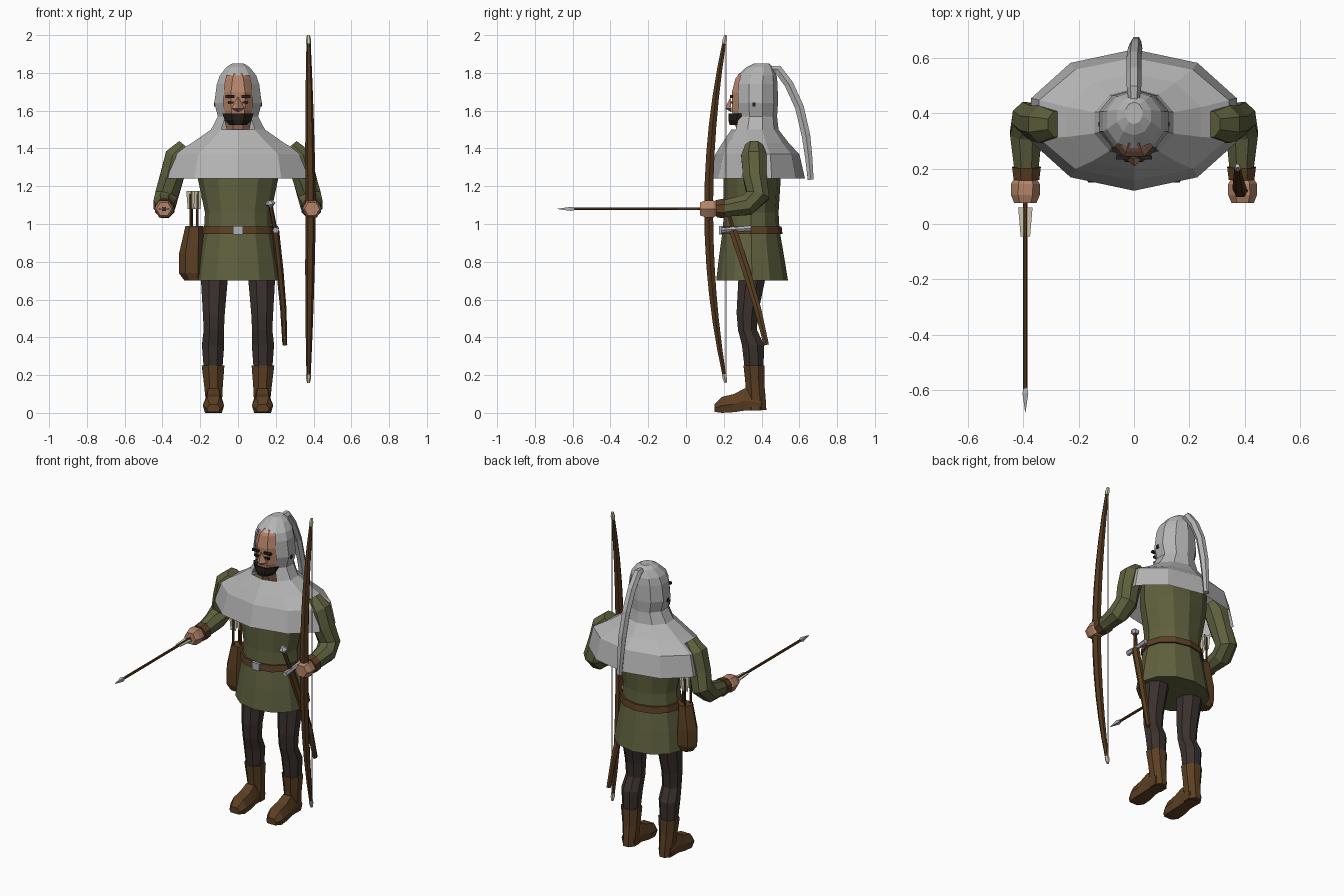
import bpy, bmesh, math
from mathutils import Vector


def material(name, rgb):
    m = bpy.data.materials.new(name)
    m.diffuse_color = (*rgb, 1)
    return m


GREY = material("grey_wool", (0.46, 0.46, 0.46))
GREEN = material("green_cloth", (0.115, 0.118, 0.048))
DARK = material("dark_leggings", (0.042, 0.031, 0.027))
LEATHER = material("brown_leather", (0.105, 0.05, 0.017))
SKIN = material("skin", (0.46, 0.23, 0.14))
WOOD = material("bow_wood", (0.085, 0.037, 0.012))
HAIR = material("dark_hair", (0.018, 0.013, 0.010))
METAL = material("pale_metal", (0.42, 0.44, 0.48))
CREAM = material("feather_cream", (0.6, 0.56, 0.42))


def mesh(name, verts, faces, mat):
    me = bpy.data.meshes.new(name)
    bm = bmesh.new()
    vs = [bm.verts.new(v) for v in verts]
    for f in faces:
        bm.faces.new([vs[i] for i in f])
    bmesh.ops.recalc_face_normals(bm, faces=bm.faces)
    bm.to_mesh(me)
    bm.free()
    me.materials.append(mat)
    ob = bpy.data.objects.new(name, me)
    bpy.context.collection.objects.link(ob)
    return ob


def loft(name, rings, mat, caps=(True, True), skip=()):
    """Skin a list of equal rings; skip holds (row, column) faces to leave open."""
    n = len(rings[0])
    faces = [(r * n + i, r * n + (i + 1) % n, (r + 1) * n + (i + 1) % n, (r + 1) * n + i)
             for r in range(len(rings) - 1) for i in range(n) if (r, i) not in skip]
    if caps[0]:
        faces.append(tuple(range(n)))
    if caps[1]:
        faces.append(tuple(range((len(rings) - 1) * n, len(rings) * n)))
    return mesh(name, [v for r in rings for v in r], faces, mat)


def oval(x, y, z, rx, ry, n, turn=0.0):
    """Level ring whose first corner points forward."""
    return [(x + rx * math.sin(a), y - ry * math.cos(a), z)
            for a in (math.tau * (i + turn) / n for i in range(n))]


def tube(name, pts, radii, mat, n=6, flat=1.0, ref=(1, 0, 0)):
    pts = [Vector(p) for p in pts]
    rings = []
    for i, p in enumerate(pts):
        t = (pts[min(i + 1, len(pts) - 1)] - pts[max(i - 1, 0)]).normalized()
        u = t.cross(Vector(ref)).normalized()
        v = u.cross(t)
        rings.append([p + radii[i] * (u * math.cos(a) + v * flat * math.sin(a))
                      for a in (math.tau * (k + 0.5) / n for k in range(n))])
    return loft(name, rings, mat)


def box(name, c, s, mat):
    x, y, z = c
    a, b, h = (k / 2 for k in s)
    return loft(name, [[(x - a, y - b, z + k), (x + a, y - b, z + k), (x + a, y + b, z + k),
                        (x - a, y + b, z + k)] for k in (-h, h)], mat)


# Tunic and belt
loft("tunic", [oval(0, y, z, rx, ry, 12) for z, y, rx, ry in (
    (0.70, 0.35, 0.228, 0.19), (0.83, 0.347, 0.208, 0.172), (0.97, 0.345, 0.18, 0.15),
    (1.06, 0.345, 0.175, 0.145), (1.25, 0.35, 0.215, 0.152), (1.40, 0.36, 0.22, 0.14),
    (1.46, 0.36, 0.12, 0.10))], GREEN)
loft("belt", [oval(0, 0.345, z, rx, rx - 0.03, 12) for z, rx in
              ((0.947, 0.186), (0.947, 0.196), (0.987, 0.191), (0.987, 0.18))], LEATHER,
     (False, False))
box("belt_buckle", (0, 0.184, 0.967), (0.052, 0.016, 0.046), METAL)

# Hood with shoulder cape, left open in front of the face
hood = [(1.24, 0.375, 0.39, 0.255), (1.37, 0.378, 0.36, 0.222), (1.43, 0.368, 0.255, 0.175),
        (1.50, 0.365, 0.15, 0.125), (1.57, 0.37, 0.112, 0.112), (1.64, 0.37, 0.132, 0.117),
        (1.74, 0.37, 0.118, 0.115), (1.785, 0.375, 0.102, 0.105), (1.83, 0.39, 0.065, 0.07),
        (1.85, 0.40, 0.032, 0.04)]
loft("hood_and_cape", [oval(0, y, z, rx, ry, 10) for z, y, rx, ry in hood], GREY,
     (False, True), [(r, i) for r in (3, 4, 5, 6) for i in (0, 9)])
tube("hood_tail", [(0, 0.44, 1.82), (0, 0.485, 1.82), (0, 0.545, 1.74), (0, 0.60, 1.62),
                   (0.004, 0.635, 1.47), (0.006, 0.65, 1.35), (0.008, 0.66, 1.235)],
     [0.018, 0.026, 0.027, 0.027, 0.026, 0.022, 0.018], GREY, 6)

# Head and face
loft("head", [oval(0, 0.345, z, rx, ry, 8, 0.5) for z, rx, ry in (
    (1.48, 0.06, 0.07), (1.54, 0.075, 0.10), (1.60, 0.093, 0.11), (1.70, 0.096, 0.11),
    (1.77, 0.075, 0.09), (1.80, 0.05, 0.06))], SKIN)
loft("beard", [oval(0, y, z, rx, ry, 8, 0.5) for z, y, rx, ry in (
    (1.525, 0.30, 0.052, 0.075), (1.55, 0.30, 0.078, 0.082), (1.585, 0.30, 0.088, 0.08),
    (1.575, 0.30, 0.05, 0.072))], HAIR)
mesh("nose", [(0, 0.236, 1.675), (-0.034, 0.240, 1.612), (0.034, 0.240, 1.612),
              (0, 0.207, 1.612), (0, 0.24, 1.592)],
     [(0, 1, 3), (0, 3, 2), (1, 4, 3), (3, 4, 2), (0, 2, 4, 1)], SKIN)
for s in (-1, 1):
    box("eyebrow", (s * 0.042, 0.24, 1.675), (0.046, 0.016, 0.014), HAIR)
    box("eye", (s * 0.038, 0.241, 1.643), (0.030, 0.012, 0.012), HAIR)
    box("ear_tip", (s * 0.122, 0.36, 1.632), (0.012, 0.016, 0.022), HAIR)

for s in (-1, 1):
    # Leggings
    loft("leg", [oval(s * x, y, z, rx, ry, 8, 0.5) for z, x, y, rx, ry in (
        (0.24, 0.132, 0.36, 0.054, 0.054), (0.36, 0.132, 0.355, 0.064, 0.064),
        (0.44, 0.128, 0.325, 0.058, 0.054), (0.53, 0.128, 0.325, 0.063, 0.062),
        (0.72, 0.125, 0.35, 0.078, 0.078), (0.80, 0.12, 0.35, 0.08, 0.08))], DARK)
    # Boots
    loft("boot_shaft", [oval(s * x, y, z, rx, ry, 8, 0.5) for z, x, y, rx, ry in (
        (0.015, 0.128, 0.37, 0.046, 0.06), (0.08, 0.128, 0.37, 0.048, 0.056),
        (0.15, 0.13, 0.365, 0.054, 0.054), (0.25, 0.132, 0.36, 0.065, 0.06))], LEATHER)
    loft("boot_foot", [[(s * (0.13 + w * k), y, lo + (hi - lo) * h) for k, h in
                        ((-0.8, 0), (0.8, 0), (1, 0.45), (0.6, 1), (-0.6, 1), (-1, 0.45))]
                       for y, w, lo, hi in (
        (0.40, 0.044, 0.012, 0.10), (0.31, 0.046, 0.012, 0.13), (0.255, 0.054, 0.004, 0.10),
        (0.19, 0.056, 0.0, 0.085), (0.15, 0.035, 0.006, 0.045))], LEATHER)
    # Sleeves, cuffs and hands
    tube("sleeve", [(s * 0.275, 0.36, 1.41), (s * 0.32, 0.36, 1.355), (s * 0.35, 0.365, 1.25),
                    (s * 0.378, 0.38, 1.15), (s * 0.39, 0.325, 1.102), (s * 0.388, 0.19, 1.08)],
         [0.05, 0.073, 0.068, 0.066, 0.062, 0.046], GREEN, 8)
    tube("cuff", [(s * 0.388, 0.205, 1.083), (s * 0.388, 0.16, 1.08)], [0.056, 0.05], LEATHER, 8)
    tube("hand", [(s * 0.39, 0.17, 1.08), (s * 0.391, 0.145, 1.08), (s * 0.392, 0.105, 1.08),
                  (s * 0.392, 0.075, 1.08)], [0.036, 0.052, 0.052, 0.04], SKIN, 6)


# Bow, with pale tips and a string
def bow_point(t):
    return (0.385 - 0.012 * abs(t), 0.12 + 0.09 * t * t, 1.08 + 0.92 * t)


def bow_radius(t):
    return 0.027 - 0.016 * t * t


steps = [i / 6 for i in range(-6, 7)]
tube("bow", [bow_point(t * 0.965) for t in steps], [bow_radius(t) for t in steps], WOOD, 6)
for s in (-1, 1):
    tube("bow_tip", [bow_point(s * t) for t in (0.95, 0.975, 1)], [0.0135, 0.013, 0.008], CREAM, 6)
tube("bow_string", [(0.374, 0.212, 0.2), (0.374, 0.212, 1.96)], [0.004] * 2, CREAM, 4)


# Arrows
def arrow_shaft(a, b, r):
    tube("arrow_shaft", [a, b], [r, r], WOOD, 6)


arrow_shaft((-0.392, 0.09, 1.08), (-0.392, -0.62, 1.08), 0.008)
tube("arrow_head", [(-0.392, y, 1.08) for y in (-0.59, -0.61, -0.68)],
     [0.009, 0.015, 0.001], METAL, 4)
loft("arrow_feather", [[(-0.392 - w, y, 1.077), (-0.392 + w, y, 1.077), (-0.392 + w, y, 1.083),
                        (-0.392 - w, y, 1.083)] for y, w in ((0.06, 0.026), (-0.045, 0.017))],
     CREAM)

# Quiver with spare arrows
loft("quiver", [oval(x, 0.335, z, rx, ry, 6, 0.5) for z, x, rx, ry in (
    (0.70, -0.235, 0.048, 0.04), (0.74, -0.245, 0.068, 0.058), (0.84, -0.245, 0.068, 0.058),
    (0.99, -0.232, 0.046, 0.046))], LEATHER)
for x, y in ((-0.25, 0.31), (-0.215, 0.335), (-0.245, 0.36)):
    arrow_shaft((x, y, 0.95), (x, y, 1.16), 0.007)
    for dx, dy in ((1, 0.3), (-0.3, 1)):
        mesh("spare_feather", [(x + dx * w, y + dy * w, z) for w, z in (
            (-0.016, 1.08), (0.016, 1.08), (0.024, 1.175), (-0.024, 1.175))],
             [(0, 1, 2, 3)], CREAM)

# Sword in its scabbard
tube("scabbard", [(0.198, 0.25, 0.965), (0.222, 0.32, 0.75), (0.24, 0.38, 0.55),
                  (0.248, 0.425, 0.36)], [0.025, 0.024, 0.021, 0.016], LEATHER, 6, 0.8)
tube("sword_grip", [(0.197, 0.25, 0.965), (0.172, 0.215, 1.10)], [0.012, 0.012], WOOD, 6)
tube("sword_pommel", [(0.174, 0.217, 1.092), (0.171, 0.213, 1.108), (0.168, 0.209, 1.125)],
     [0.014, 0.027, 0.014], METAL, 6)
tube("sword_guard", [(0.2, 0.185, 0.967), (0.2, 0.255, 0.972), (0.2, 0.345, 0.977)],
     [0.017, 0.013, 0.017], METAL, 6)
